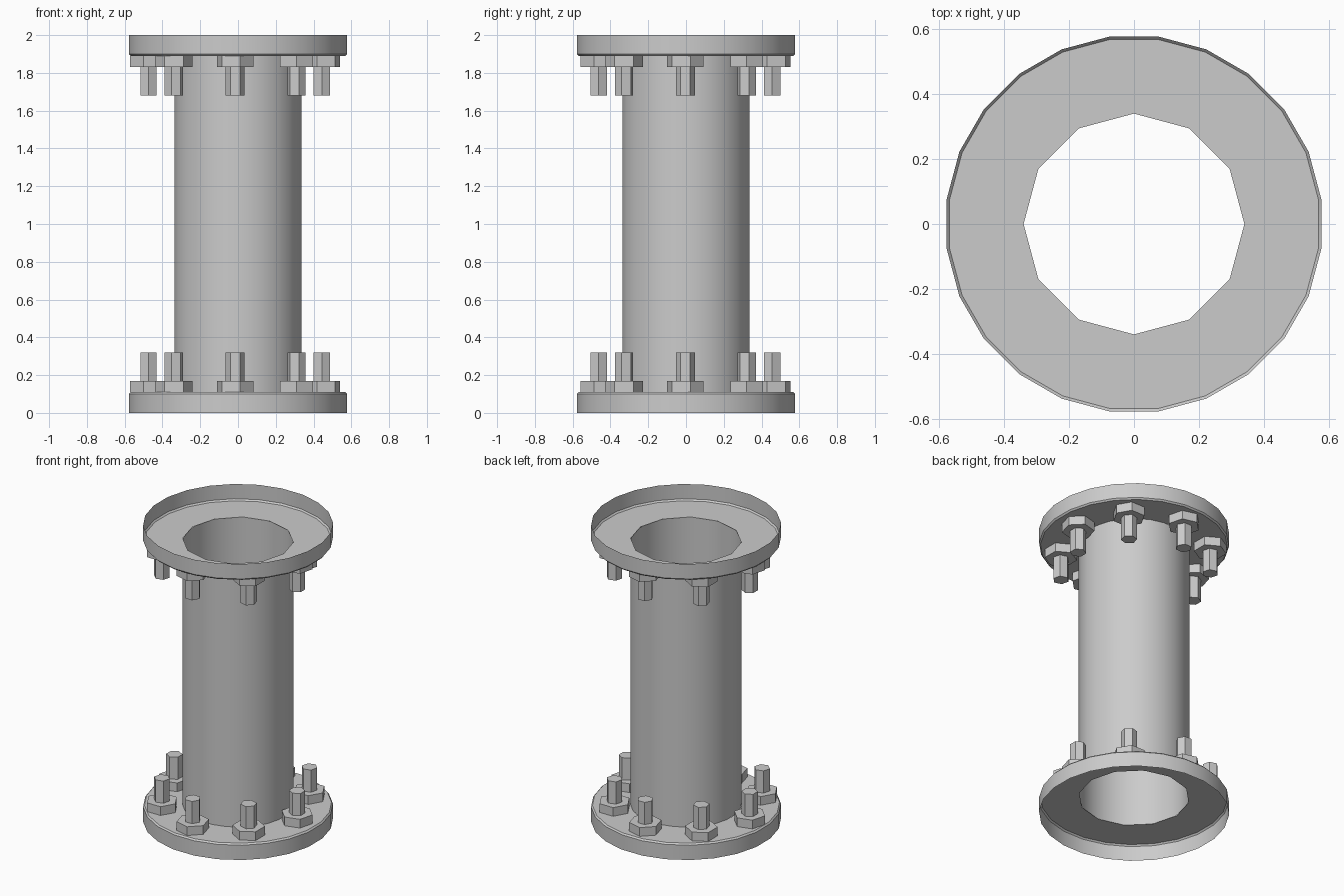
import bpy, bmesh, math
from math import cos, sin, pi

cube = bpy.data.objects.get("Cube")
if cube:
    bpy.data.objects.remove(cube, do_unlink=True)

steel = bpy.data.materials.new("steel_grey")
steel.use_nodes = True
GREY = (0.6, 0.6, 0.6, 1)
steel.diffuse_color = GREY
steel.node_tree.nodes["Principled BSDF"].inputs["Base Color"].default_value = GREY


def ring(bm, sides, radius, z, turn=0.0):
    """Circle of vertices around the z axis."""
    return [bm.verts.new((radius * cos(turn + 2 * pi * i / sides),
                          radius * sin(turn + 2 * pi * i / sides), z))
            for i in range(sides)]


def bridge(bm, a, b):
    n = len(a)
    for i in range(n):
        j = (i + 1) % n
        bm.faces.new((a[i], a[j], b[j], b[i]))


def finish(bm, name):
    mesh = bpy.data.meshes.new(name)
    bm.to_mesh(mesh)
    bm.free()
    mesh.materials.append(steel)
    obj = bpy.data.objects.new(name, mesh)
    bpy.context.collection.objects.link(obj)
    bpy.ops.object.select_all(action='DESELECT')
    obj.select_set(True)
    bpy.context.view_layer.objects.active = obj
    bpy.ops.object.shade_smooth_by_angle(angle=math.radians(31))
    return obj


def flange(name, z_open, z_plate):
    """Hollow cup: thin outer wall, narrow bevel and a plate with a twelve-sided hole."""
    bm = bmesh.new()
    step = math.copysign(0.01, z_plate - z_open)
    half = pi / 24
    lip = ring(bm, 24, 0.582, z_open, half)
    shoulder = ring(bm, 24, 0.582, z_plate - step, half)
    edge = ring(bm, 24, 0.573, z_plate, half)
    hole = ring(bm, 12, 0.34, z_plate)
    bridge(bm, lip, shoulder)
    bridge(bm, shoulder, edge)
    # The plate alternates triangles and quads between 24 and 12 vertices
    for i in range(12):
        a, b, c = edge[2 * i - 1], edge[2 * i], edge[2 * i + 1]
        bm.faces.new((a, b, hole[i]))
        bm.faces.new((b, c, hole[(i + 1) % 12], hole[i]))
    if z_open > z_plate:
        bmesh.ops.reverse_faces(bm, faces=bm.faces[:])
    return finish(bm, name)


def prism(name, radius, z0, z1, turn, centre):
    """Closed six-sided prism."""
    bm = bmesh.new()
    low, high = ring(bm, 6, radius, z0, turn), ring(bm, 6, radius, z1, turn)
    bridge(bm, low, high)
    bm.faces.new(low[::-1])
    bm.faces.new(high)
    bmesh.ops.translate(bm, verts=bm.verts[:], vec=(*centre, 0))
    return finish(bm, name)


# Pipe, open at both ends
bm = bmesh.new()
bridge(bm, ring(bm, 24, 0.34, 0.11, pi / 24), ring(bm, 24, 0.34, 1.89, pi / 24))
finish(bm, "pipe")

# Flanges, hollow on their outward sides
flange("bottom_flange", 0, 0.11)
flange("top_flange", 2, 1.89)

# Eight bolts with nuts on each flange
for i in range(8):
    a = i * pi / 4
    centre = (-0.015 + 0.459 * cos(a), -0.003 + 0.459 * sin(a))
    for side in ("bottom", "top"):
        def level(z):
            return z if side == "bottom" else 2 - z
        for part, radius, height, turn in (("nut", 0.1, 0.17, pi / 12),
                                           ("bolt", 0.05, 0.32, pi / 6)):
            z0, z1 = sorted((level(0.111), level(height)))
            prism(f"{side}_{part}_{i + 1}", radius, z0, z1, a + turn, centre)
